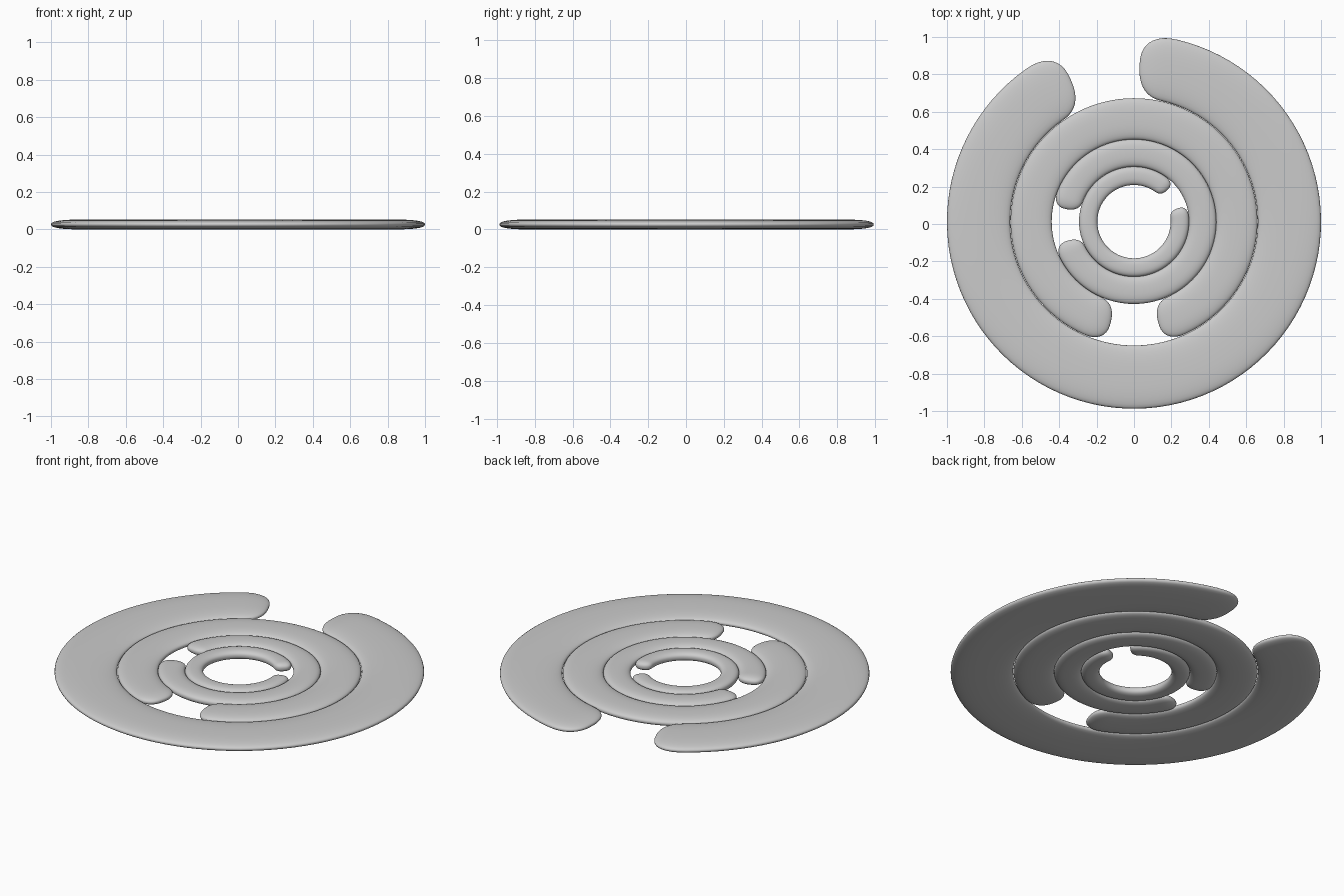
import bpy, bmesh
from math import sin, cos, pi, radians

if "Cube" in bpy.data.objects:
    bpy.data.objects.remove(bpy.data.objects["Cube"])

H = 0.053      # thickness
CY = 0.0125    # shared centre of the rings in y
N = 2.5        # roundness exponent of section and end caps
SEC = 32       # points around the section


def sgnpow(v, p):
    return (1 if v >= 0 else -1) * abs(v) ** p


def arc_ring(name, r_in, r_out, gap_start, gap_end, cap=11.5):
    """Open ring with a flat rounded section and rounded ends; the gap is in degrees."""
    a0, a1 = gap_end, gap_start + 360
    rc, hw = (r_in + r_out) / 2, (r_out - r_in) / 2
    # stations along the arc: (angle, section scale)
    k = 10
    caps = []
    for i in range(k):
        t = pi / 2 * i / k
        caps.append((cap * cos(t) ** (2 / N), sin(t) ** (2 / N)))
    stations = [(a0 + cap - d, s) for d, s in caps[1:]]
    m = 90
    stations += [(a0 + cap + (a1 - a0 - 2 * cap) * i / m, 1.0) for i in range(m + 1)]
    stations += [(a1 - cap + d, s) for d, s in reversed(caps[1:])]

    bm = bmesh.new()
    loops = []
    for ang, s in stations:
        a = radians(ang)
        loop = []
        for j in range(SEC):
            t = 2 * pi * j / SEC
            r = rc + hw * s * sgnpow(cos(t), 2 / N)
            z = H / 2 + H / 2 * s * sgnpow(sin(t), 2 / N)
            loop.append(bm.verts.new((r * cos(a), r * sin(a) + CY, z)))
        loops.append(loop)
    for p, q in zip(loops, loops[1:]):
        for j in range(SEC):
            n = (j + 1) % SEC
            bm.faces.new((p[j], p[n], q[n], q[j]))
    # close the tips
    for loop, ang in ((loops[0], a0), (loops[-1], a1)):
        a = radians(ang)
        tip = bm.verts.new((rc * cos(a), rc * sin(a) + CY, H / 2))
        for j in range(SEC):
            bm.faces.new((loop[j], loop[(j + 1) % SEC], tip))
    bmesh.ops.recalc_face_normals(bm, faces=bm.faces[:])
    for f in bm.faces:
        f.smooth = True
    me = bpy.data.meshes.new(name)
    bm.to_mesh(me)
    bm.free()
    ob = bpy.data.objects.new(name, me)
    bpy.context.collection.objects.link(ob)


# four nested rings, each two thirds of the one outside it
arc_ring("outer_ring", 0.662, 1.0, 88, 114)
arc_ring("second_ring", 0.440, 0.660, 257, 283.5)
arc_ring("third_ring", 0.294, 0.440, 169.5, 196)
arc_ring("inner_ring", 0.196, 0.294, 17, 43.5)
